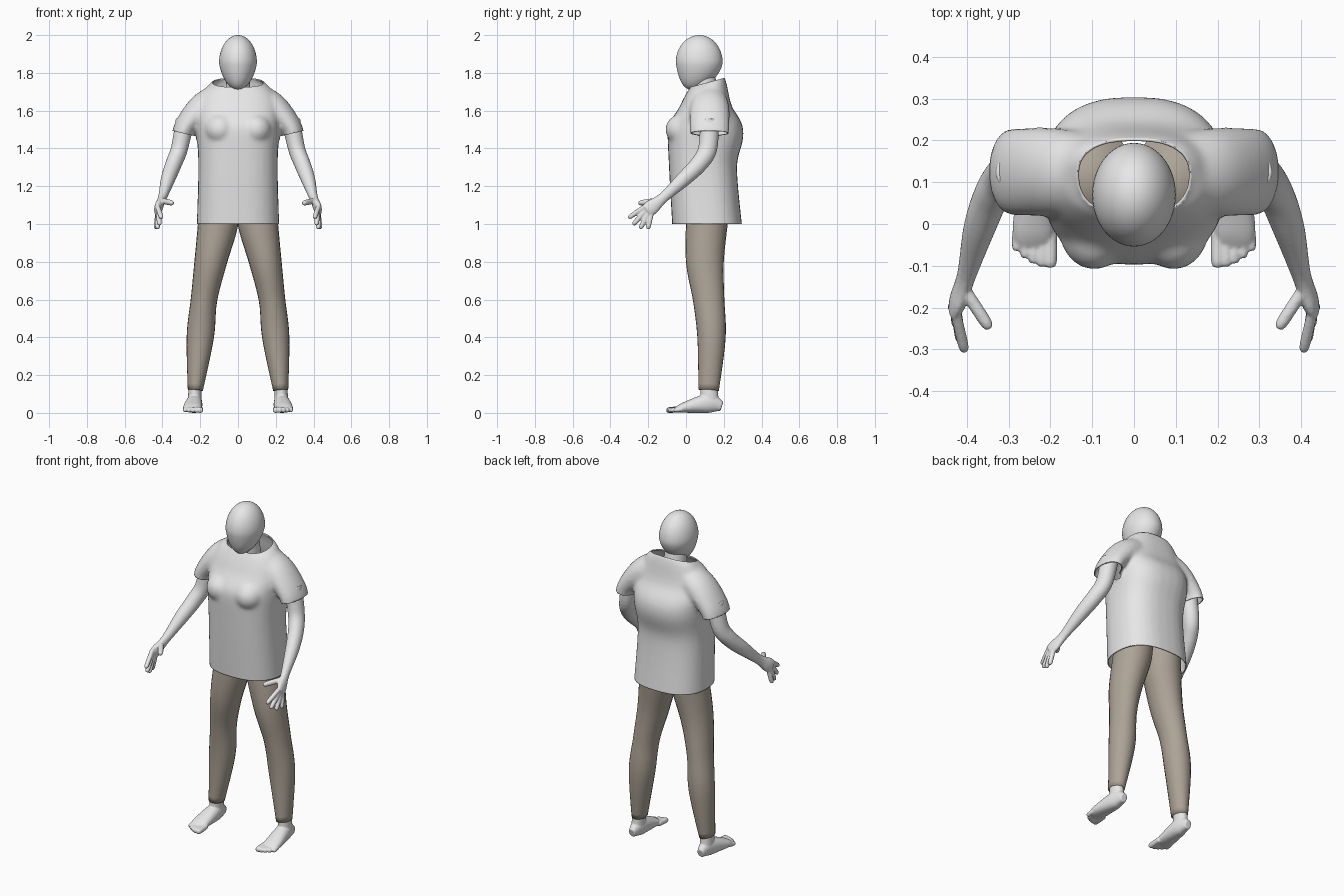
import bpy, bmesh, math
from mathutils import Matrix, Vector

if "Cube" in bpy.data.objects:
    bpy.data.objects.remove(bpy.data.objects["Cube"])


def material(name, rgb):
    mat = bpy.data.materials.new(name)
    mat.use_nodes = True
    mat.diffuse_color = (*rgb, 1)
    mat.node_tree.nodes["Principled BSDF"].inputs["Base Color"].default_value = (*rgb, 1)
    return mat


grey = material("pale grey", (.8, .8, .8))
taupe = material("taupe cloth", (.42, .37, .31))


def spline(points, steps=6):
    """Smooth curve through the points, radii included."""
    points = [Vector(p) for p in points]
    padded = [points[0], *points, points[-1]]
    curve = []
    for before, start, end, after in zip(padded, padded[1:], padded[2:], padded[3:]):
        leave, arrive = (end - before) / 2, (after - start) / 2
        for step in range(steps):
            t = step / steps
            blend = t * t * (3 - 2 * t)
            curve.append(start * (1 - blend) + end * blend
                         + leave * (t * (1 - t) ** 2) - arrive * (t * t * (1 - t)))
    return curve + [points[-1]]


def tube(bm, points, side=(1, 0, 0), power=2, sides=24):
    """Loft rings along a path; each point is x, y, z, radius along side, other radius."""
    path = spline(points)
    rings = []
    for i, point in enumerate(path):
        before, after = path[max(i - 1, 0)], path[min(i + 1, len(path) - 1)]
        along = (Vector(after[:3]) - Vector(before[:3])).normalized()
        across = Vector(side)
        across = (across - along * across.dot(along)).normalized()
        other = along.cross(across)
        ring = []
        for k in range(sides):
            angle = math.tau * k / sides
            c, s = [math.copysign(abs(w) ** (2 / power), w) for w in (math.cos(angle), math.sin(angle))]
            ring.append(bm.verts.new(Vector(point[:3]) + across * point[3] * c + other * point[4] * s))
        rings.append(ring)
    for lower, upper in zip(rings, rings[1:]):
        for k in range(sides):
            bm.faces.new((lower[k - 1], lower[k], upper[k], upper[k - 1]))
    bm.faces.new(rings[0])
    bm.faces.new(rings[-1])


def digit(bm, base, tip, radius):
    """A finger or toe with a rounded tip."""
    stations = [(0, radius), (.8, radius), (1, radius * .6)]
    tube(bm, [(*base.lerp(tip, t), r, r) for t, r in stations], sides=12)


def finish(bm, name, mat):
    bmesh.ops.recalc_face_normals(bm, faces=bm.faces)
    for face in bm.faces:
        face.smooth = True
    mesh = bpy.data.meshes.new(name)
    bm.to_mesh(mesh)
    bm.free()
    mesh.materials.append(mat)
    ob = bpy.data.objects.new(name, mesh)
    bpy.context.collection.objects.link(ob)
    return ob


def fuse(ob, voxel, passes):
    """Melt overlapping parts into one soft skin."""
    remesh = ob.modifiers.new("Fuse", 'REMESH')
    remesh.mode, remesh.voxel_size, remesh.use_smooth_shade = 'VOXEL', voxel, True
    soften = ob.modifiers.new("Soften", 'SMOOTH')
    soften.iterations = passes


def mirror(ob):
    ob.modifiers.new("Mirror", 'MIRROR')


# Head: an egg narrowing and leaning forward at the chin
bm = bmesh.new()
bmesh.ops.create_uvsphere(bm, u_segments=48, v_segments=32, radius=1)
for v in bm.verts:
    low = max(0, -v.co.z)
    taper = 1 - low * .15
    v.co = Vector((v.co.x * taper * .1, v.co.y * taper * .124 - low ** 2 * .035, v.co.z * .145))
    v.co += Vector((0, .07, 1.855))
finish(bm, "head", grey)

# Neck, mostly hidden in the collar
bm = bmesh.new()
tube(bm, [(0, .12, 1.6, .07, .07), (0, .09, 1.8, .06, .06)])
finish(bm, "neck", grey)

# Shirt: torso, bust and sleeves melted together
bm = bmesh.new()
torso = [(.95, .22, .115, .185), (1.3, .21, .09, .18), (1.5, .22, .105, .2), (1.62, .22, .11, .14),
         (1.72, .17, .12, .1), (1.77, .115, .11, .09), (1.85, .1, .11, .08)]
tube(bm, [(0, y, z, width, depth) for z, width, y, depth in torso], power=2.5, sides=32)
sleeve = [(.1, 1.66, .085, .09), (.19, 1.61, .08, .105), (.28, 1.51, .06, .105), (.3, 1.42, .056, .1)]
for s in (-1, 1):
    tube(bm, [(s * x, .125, z, depth, height) for x, z, height, depth in sleeve], side=(0, 1, 0))
    bust = Matrix.LocRotScale((s * .095, -.01, 1.5), None, (.085, .1, .085))
    bmesh.ops.create_uvsphere(bm, u_segments=24, v_segments=16, radius=1, matrix=bust)
form = finish(bm, "shirt_form", grey)
fuse(form, .011, 8)
baked = bpy.data.meshes.new_from_object(form.evaluated_get(bpy.context.evaluated_depsgraph_get()))
bpy.data.objects.remove(form)
bm = bmesh.new()
bm.from_mesh(baked)


def trim(point, outward, chosen=lambda centre: True):
    """Cut the cloth open beyond a plane."""
    faces = [f for f in bm.faces if chosen(f.calc_center_median())]
    geom = {part for f in faces for part in (f, *f.edges, *f.verts)}
    bmesh.ops.bisect_plane(bm, geom=list(geom), plane_co=point, plane_no=outward, clear_outer=True)


# Hem, collar and sleeve openings
trim((0, 0, 1), (0, 0, -1))
trim((0, .19, 1.77), (0, -.27, 1))
for s in (-1, 1):
    trim((s * .29, 0, 1.48), (s * .24, 0, -1), lambda c: c.x * s > .23 and c.z > 1.3)
shirt = finish(bm, "shirt", grey)
cloth = shirt.modifiers.new("Cloth", 'SOLIDIFY')
cloth.thickness = .006

# Trousers: hip, thigh, knee, calf and hem of one leg, mirrored
bm = bmesh.new()
tube(bm, [(.1, .12, 1.1, .1, .11), (.106, .11, 1, .106, .11), (.145, .1, .8, .086, .1),
          (.18, .12, .6, .07, .083), (.2, .135, .4, .072, .075), (.226, .12, .12, .04, .054)])
mirror(finish(bm, "trousers", taupe))

# Arms: shoulder to knuckles in one sweep, then a fan of fingers and a thumb
bm = bmesh.new()
tube(bm, [(.28, .125, 1.55, .05, .05), (.31, .115, 1.4, .045, .05), (.34, .07, 1.32, .043, .046),
          (.37, -.01, 1.24, .038, .04), (.4, -.12, 1.14, .023, .028),
          (.42, -.18, 1.09, .021, .04), (.43, -.21, 1.07, .015, .035)])
for i in range(4):
    base = Vector((.425, -.22 + i * .012, 1.09 - i * .012))
    angle = .6 + i * .25
    reach = .11 - (i - 1) ** 2 * .007
    digit(bm, base, base + Vector((i * .01 - .02, -reach * math.cos(angle), -reach * math.sin(angle))), .013)
digit(bm, Vector((.41, -.15, 1.125)), Vector((.345, -.25, 1.11)), .015)
arms = finish(bm, "arms", grey)
fuse(arms, .0045, 3)
mirror(arms)

# Feet: ankle, sole and five toes in a curved row
bm = bmesh.new()
tube(bm, [(.226, .12, .18, .034, .042), (.23, .125, .05, .036, .05)])
tube(bm, [(.23, .19, .035, .02, .025), (.23, .12, .05, .04, .05),
          (.24, 0, .03, .05, .03), (.24, -.05, .018, .045, .015)], power=2.2)
for i in range(5):
    x = .2 + i * .02
    digit(bm, Vector((x, -.02, .02)), Vector((x, i * i * .0025 - .104, .014)), .016 - i * .001)
feet = finish(bm, "feet", grey)
fuse(feet, .0042, 3)
mirror(feet)
